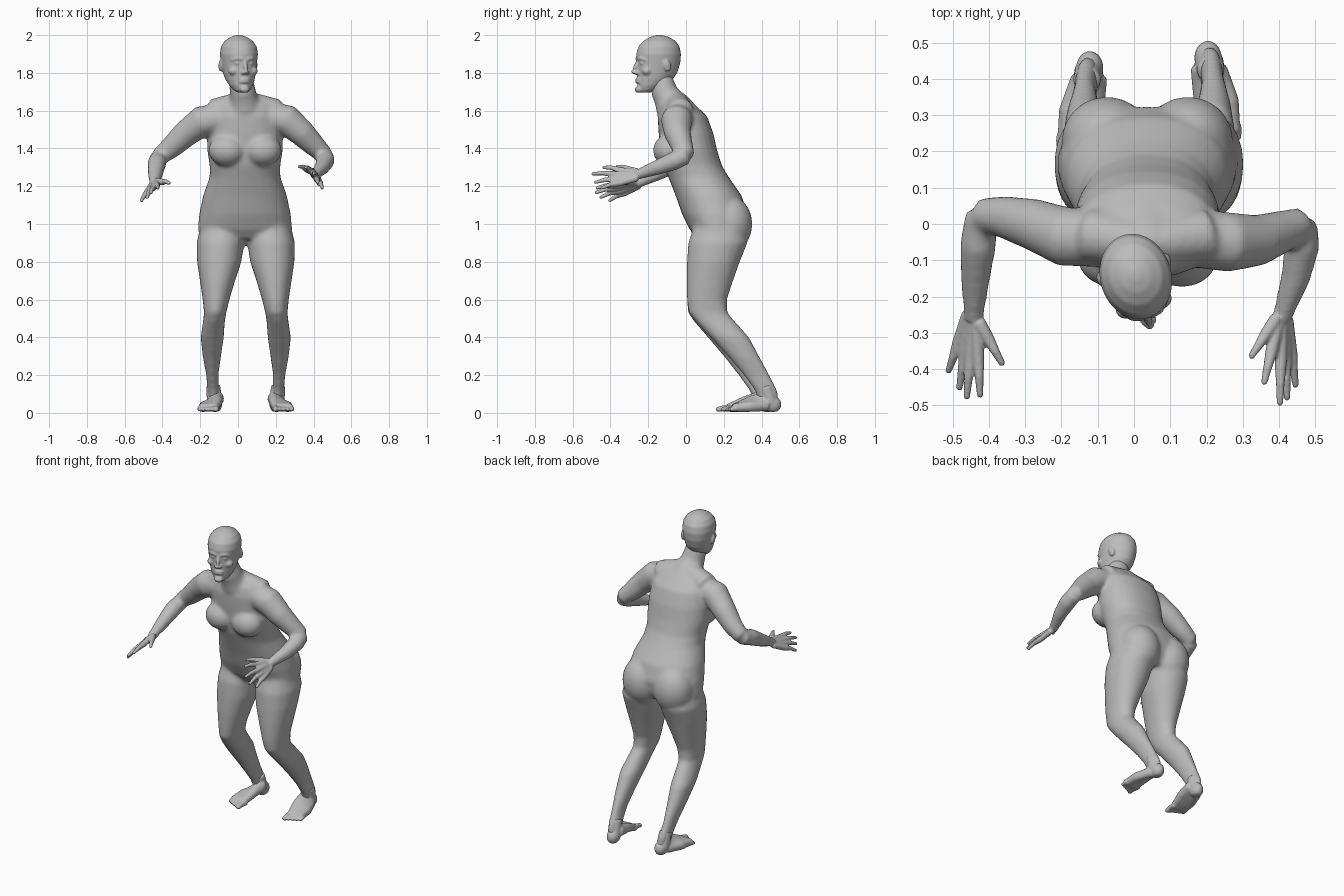
import bpy, bmesh, math
from mathutils import Vector, Matrix

if "Cube" in bpy.data.objects:
    bpy.data.objects.remove(bpy.data.objects["Cube"])

skin = bpy.data.materials.new("plain_grey")
skin.use_nodes = True
GREY = (0.5, 0.5, 0.5, 1)
skin.diffuse_color = GREY
skin.node_tree.nodes["Principled BSDF"].inputs["Base Color"].default_value = GREY

MID = 0.037  # body centre line


def skin_rings(bm, rings, ends):
    """Bridge rings of points and close both ends with a domed fan."""
    loops = [[bm.verts.new(p) for p in r] for r in rings]
    faces, n = [], len(rings[0])
    for a, b in zip(loops, loops[1:]):
        faces += [bm.faces.new((a[i], a[(i + 1) % n], b[(i + 1) % n], b[i])) for i in range(n)]
    for loop, tip in zip((loops[0], loops[-1]), ends):
        t = bm.verts.new(tip)
        faces += [bm.faces.new((loop[i], loop[(i + 1) % n], t)) for i in range(n)]
    bmesh.ops.recalc_face_normals(bm, faces=faces)


def tube(bm, pts, radii, n=16, dome=0.6):
    """Round limb through a list of points."""
    pts = [Vector(p) for p in pts]
    rings = []
    for i, (p, r) in enumerate(zip(pts, radii)):
        d = (pts[min(i + 1, len(pts) - 1)] - pts[max(i - 1, 0)]).normalized()
        u = d.cross(Vector((0.3, 0.2, 1)) if abs(d.z) < 0.9 else Vector((0, 1, 0))).normalized()
        v = d.cross(u)
        rings.append([p + r * (u * math.cos(a) + v * math.sin(a))
                      for a in (math.tau * k / n for k in range(n))])
    start = pts[0] - (pts[1] - pts[0]).normalized() * radii[0] * dome
    end = pts[-1] + (pts[-1] - pts[-2]).normalized() * radii[-1] * dome
    skin_rings(bm, rings, (start, end))


def stack(bm, rows, n=28, power=2.2):
    """Level oval sections: height, x range, y range."""
    rings = []
    for z, x0, x1, y0, y1 in rows:
        ring = []
        for k in range(n):
            c, s = math.cos(math.tau * k / n), math.sin(math.tau * k / n)
            q = (abs(c) ** power + abs(s) ** power) ** (-1 / power)
            ring.append(Vector(((x0 + x1) / 2 + c * q * (x1 - x0) / 2,
                                (y0 + y1) / 2 + s * q * (y1 - y0) / 2, z)))
        rings.append(ring)
    mids = [sum(r, Vector()) / n for r in (rings[0], rings[-1])]
    skin_rings(bm, rings, mids)


def blob(bm, centre, size, tilt=0):
    """Ellipsoid, optionally turned about the x axis."""
    m = Matrix.Translation(centre) @ Matrix.Rotation(tilt, 4, 'X') @ Matrix.Diagonal((*size, 1))
    bmesh.ops.create_uvsphere(bm, u_segments=20, v_segments=12, radius=1, matrix=m)


def finish(bm, name, voxel, smooth):
    """Fuse the overlapping masses into one smooth surface."""
    mesh = bpy.data.meshes.new(name)
    bm.to_mesh(mesh)
    bm.free()
    mesh.materials.append(skin)
    ob = bpy.data.objects.new(name, mesh)
    bpy.context.collection.objects.link(ob)
    fuse = ob.modifiers.new("fuse", 'REMESH')
    fuse.mode, fuse.voxel_size, fuse.use_smooth_shade = 'VOXEL', voxel, True
    soft = ob.modifiers.new("soften", 'SMOOTH')
    soft.factor, soft.iterations = 0.5, smooth
    mesh.polygons.foreach_set("use_smooth", [True] * len(mesh.polygons))
    return ob


# Torso, from hips to collar: height, front, back, half width
body = bmesh.new()
torso = [(0.92, 0.06, 0.28, 0.2), (0.97, 0.02, 0.31, 0.25), (1.05, -0.02, 0.325, 0.243),
         (1.15, -0.055, 0.295, 0.222), (1.25, -0.095, 0.225, 0.187), (1.31, -0.12, 0.19, 0.187),
         (1.39, -0.135, 0.165, 0.2), (1.48, -0.145, 0.145, 0.2), (1.57, -0.15, 0.112, 0.19),
         (1.63, -0.135, 0.05, 0.16), (1.67, -0.11, 0, 0.085)]
stack(body, [(z, MID - w, MID + w, f, b) for z, f, b, w in torso])
for s in (-1, 1):
    blob(body, (MID + s * 0.095, -0.09, 1.39), (0.1, 0.085, 0.085))       # breast
    blob(body, (MID + s * 0.112, 0.23, 1.0), (0.125, 0.122, 0.15))        # buttock
    tube(body, [(MID + s * 0.03, -0.05, 1.64), (MID + s * 0.16, -0.03, 1.59)], [0.06, 0.075])
# Neck
tube(body, [(0.015, -0.135, 1.78), (0.025, -0.115, 1.7), (0.033, -0.08, 1.64), (MID, -0.03, 1.56)],
     [0.06, 0.07, 0.09, 0.11], 20)

# Legs: height, outer x, inner x, front, back
leg = [(1.02, -0.19, 0.03, 0.05, 0.3), (0.9, -0.22, 0.033, 0.012, 0.325),
       (0.8, -0.217, 0.018, 0.005, 0.285), (0.7, -0.202, -0.015, 0.002, 0.25),
       (0.6, -0.187, -0.045, 0.005, 0.217), (0.53, -0.18, -0.062, 0.01, 0.215),
       (0.48, -0.186, -0.07, 0.045, 0.255), (0.4, -0.198, -0.075, 0.115, 0.32),
       (0.3, -0.187, -0.09, 0.2, 0.367), (0.2, -0.168, -0.104, 0.277, 0.415),
       (0.12, -0.162, -0.1, 0.335, 0.455), (0.06, -0.155, -0.095, 0.36, 0.465)]


def place(x, y, z, s):
    """Right-side point, or its partner on the slightly shifted left side."""
    if s < 0:
        return (x, y, z)
    low = max(0, min(1, (0.6 - z) / 0.4))
    return (2 * MID - x + 0.008, y + 0.028 * low, z)


for s in (-1, 1):
    rows = []
    for z, xo, xi, f, b in leg:
        a, c = place(xo, f, z, s), place(xi, b, z, s)
        rows.append((z, min(a[0], c[0]), max(a[0], c[0]), a[1], c[1]))
    stack(body, rows, 24, 2.1)

# Arms: shoulder to elbow, elbow to wrist
upper_r, fore_r = [0.08, 0.083, 0.071, 0.058, 0.047], [0.046, 0.05, 0.041, 0.027]
arms = {
    "right": ([(-0.10, -0.04, 1.56), (-0.19, -0.035, 1.545), (-0.28, 0, 1.475),
               (-0.36, 0.02, 1.40), (-0.42, 0.025, 1.355)],
              [(-0.42, 0.025, 1.35), (-0.43, -0.06, 1.32), (-0.437, -0.15, 1.27), (-0.442, -0.26, 1.215)]),
    "left": ([(0.17, -0.04, 1.565), (0.26, -0.05, 1.55), (0.34, -0.045, 1.48),
              (0.41, -0.02, 1.41), (0.46, 0, 1.365)],
             [(0.46, 0, 1.36), (0.463, -0.06, 1.335), (0.445, -0.15, 1.3), (0.407, -0.26, 1.26)])}
for upper, fore in arms.values():
    tube(body, upper, upper_r, 18)
    tube(body, fore, fore_r, 18)
finish(body, "body", 0.011, 9)

# Hands: fingertips from thumb to little finger
tips = {
    "right": [(-0.362, -0.387, 1.215), (-0.424, -0.475, 1.19), (-0.461, -0.48, 1.165),
              (-0.482, -0.455, 1.14), (-0.512, -0.407, 1.122)],
    "left": [(0.322, -0.367, 1.305), (0.358, -0.44, 1.3), (0.402, -0.497, 1.265),
             (0.422, -0.483, 1.22), (0.446, -0.447, 1.19)]}
for side, ends in tips.items():
    hand = bmesh.new()
    wrist = Vector(arms[side][1][-1])
    back = Vector(arms[side][1][-2])
    across = (Vector(ends[4]) - Vector(ends[1])).normalized()
    tube(hand, [wrist.lerp(back, 0.3), wrist], [0.029, 0.026])
    for i, tip in enumerate(ends):
        tip = Vector(tip)
        root = wrist + across * 0.011 * (i - 2)
        knuckle = root.lerp(tip, 0.4 if i == 0 else 0.5)
        joint = knuckle.lerp(tip, 0.5) + Vector((0, 0, 0.006))
        tube(hand, [root, knuckle, joint, tip], [0.019, 0.0175, 0.0125, 0.009], 10)
    finish(hand, side + "_hand", 0.005, 2)

# Feet: heel, arch, ball and five toes
for side, s in (("right", -1), ("left", 1)):
    foot = bmesh.new()
    at = lambda x, y, z: Vector(place(x, y, z, s))
    tube(foot, [at(-0.13, 0.395, 0.14), at(-0.125, 0.42, 0.05)], [0.038, 0.04])
    blob(foot, at(-0.122, 0.43, 0.045), (0.038, 0.047, 0.045))
    for t in range(4):                                  # fan of long foot bones
        x = -0.112 - 0.022 * t
        tube(foot, [at(-0.115 - 0.01 * t, 0.4, 0.075 - 0.012 * t), at(x, 0.31, 0.058 - 0.008 * t),
                    at(x - 0.012, 0.225, 0.027)], [0.042 - 0.004 * t, 0.03, 0.022], 12)
    for t in range(5):
        x, reach = -0.112 - 0.022 * t, 0.163 + 0.011 * t
        r = 0.016 if t == 0 else 0.0115
        tube(foot, [at(x, 0.24, 0.024), at(x - 0.005, reach + 0.03, 0.024), at(x - 0.004, reach, 0.016)],
             [0.018, r, r * 0.9], 10)
    ob = finish(foot, side + "_foot", 0.006, 3)
    # keep the sole on the floor
    for v in ob.data.vertices:
        v.co.z = max(v.co.z, 0.006)

# Head, built facing forward about its own centre, then turned
head = bmesh.new()
skull = [(1.695, -0.1, -0.05, 0.025), (1.71, -0.113, 0, 0.045), (1.735, -0.115, 0.035, 0.063),
         (1.765, -0.116, 0.075, 0.076), (1.8, -0.117, 0.1, 0.085), (1.85, -0.117, 0.116, 0.093),
         (1.9, -0.12, 0.12, 0.099), (1.94, -0.108, 0.112, 0.093), (1.97, -0.08, 0.09, 0.073),
         (1.99, -0.045, 0.055, 0.042), (2.0, -0.01, 0.02, 0.012)]
stack(head, [(z, -w, w, f, b) for z, f, b, w in skull], 32, 2.0)
tube(head, [(0, -0.113, 1.865), (0, -0.13, 1.825), (0, -0.143, 1.803)], [0.009, 0.012, 0.013], 10)  # nose
blob(head, (0, -0.112, 1.712), (0.026, 0.018, 0.018))                   # chin
for z in (1.752, 1.766):
    blob(head, (0, -0.112, z), (0.029, 0.015, 0.0075))                  # lips
for s in (-1, 1):
    blob(head, (s * 0.012, -0.126, 1.8), (0.011, 0.013, 0.009))         # nostril
    tube(head, [(s * 0.012, -0.116, 1.872), (s * 0.038, -0.108, 1.878), (s * 0.062, -0.088, 1.868)],
         [0.009, 0.01, 0.007], 10)                                      # brow
    blob(head, (s * 0.034, -0.1, 1.852), (0.017, 0.014, 0.009))         # eye
    blob(head, (s * 0.05, -0.078, 1.81), (0.03, 0.028, 0.024))          # cheek
    blob(head, (s * 0.094, 0.02, 1.84), (0.012, 0.02, 0.034), 0.25)     # ear
bmesh.ops.transform(head, verts=head.verts,
                    matrix=Matrix.Translation((0.005, -0.145, 0)) @ Matrix.Rotation(math.radians(16), 4, 'Z'))
finish(head, "head", 0.006, 2)
